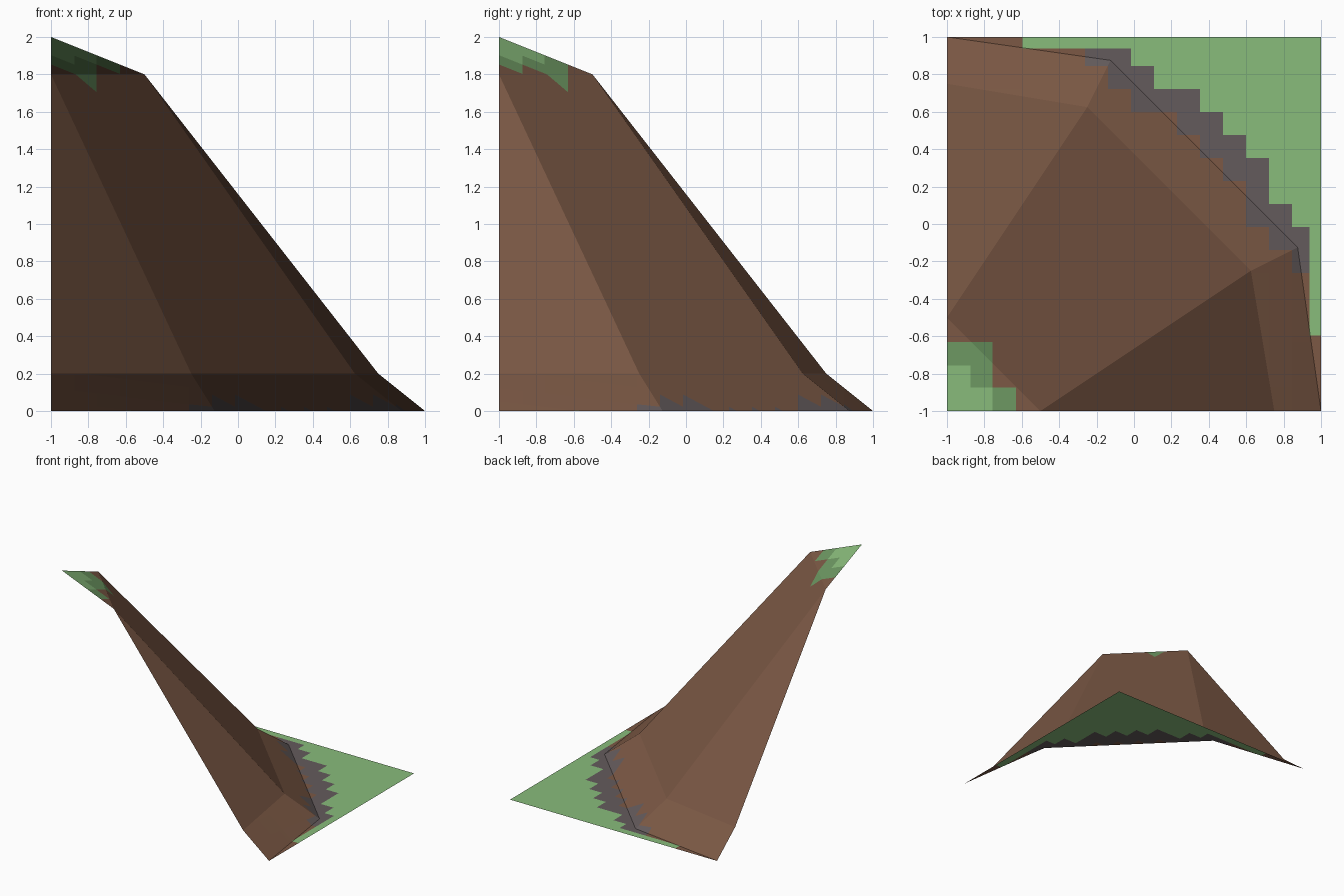
import bpy, bmesh

if "Cube" in bpy.data.objects:
    bpy.data.objects.remove(bpy.data.objects["Cube"])

def material(name, rgb):
    m = bpy.data.materials.new(name)
    lin = [((c / 255 + 0.055) / 1.055) ** 2.4 for c in rgb]
    m.diffuse_color = (*lin, 1)
    m.use_nodes = True
    m.node_tree.nodes["Principled BSDF"].inputs["Base Color"].default_value = m.diffuse_color
    return m

BROWN, GREY, LIGHT, DARK = range(4)
MATS = [material("earth_brown", (124, 89, 69)), material("stone_grey", (100, 91, 92)),
        material("grass_green", (137, 188, 123)), material("shaded_grass_green", (110, 153, 99))]

# Staircase grid: painted borders follow these x and y lines, seen from above
GRID = {k: -0.015 + 0.123 * k for k in range(-2, 8)}
GRID[8] = 0.937
TIP = (-0.875, -0.757, -0.632)
EDGE = -0.595
LINES = list(GRID.values()) + list(TIP) + [EDGE]
# For each column: first grass row, and first stone row
GRASS = {-2: 8, -1: 8, 0: 7, 1: 6, 2: 6, 3: 5, 4: 4, 5: 3, 6: 1, 7: 0}
STONE = {-2: 7, -1: 6, 0: 5, 1: 5, 2: 4, 3: 3, 4: 2, 5: 0, 6: -1, 7: -2}

def cell(v):
    return max([k for k in GRID if GRID[k] <= v], default=-3)

def colour(x, y):
    # grass on the upper tip
    if max(x, y) < TIP[2]:
        a, b = (sum(v > t for t in TIP) for v in (x, y))
        if a + b <= 1:
            return LIGHT
        return DARK if (a, b) in ((1, 1), (0, 2), (1, 2), (2, 0)) else BROWN
    # grass and stone border at the foot
    i, j = cell(x), cell(y)
    if i == 8:
        return LIGHT if y > EDGE else BROWN
    if i == -3:
        return LIGHT if j == 8 and x > EDGE else BROWN
    if j >= GRASS[i]:
        return LIGHT
    return GREY if j >= STONE[i] else BROWN

def sheet(name, points, faces):
    bm = bmesh.new()
    vs = [bm.verts.new(p) for p in points]
    for f in faces:
        bm.faces.new([vs[i] for i in f])
    bm.normal_update()
    for f in bm.faces:
        if f.normal.z < 0:
            f.normal_flip()
    for c in LINES:
        for n in ((1, 0, 0), (0, 1, 0)):
            bmesh.ops.bisect_plane(bm, geom=bm.verts[:] + bm.edges[:] + bm.faces[:],
                                   dist=1e-5, plane_co=[c * k for k in n], plane_no=n)
    for f in bm.faces:
        p = f.calc_center_median()
        f.material_index = colour(p.x, p.y)
    me = bpy.data.meshes.new(name)
    bm.to_mesh(me)
    bm.free()
    for m in MATS:
        me.materials.append(m)
    ob = bpy.data.objects.new(name, me)
    bpy.context.collection.objects.link(ob)
    return ob

def mirrored(points):
    # complete a row across the diagonal x = y
    return points + [(y, x, z) for x, y, z in reversed(points)]

# Cliff: tip, upper rim, lower ledge, foot
rim = mirrored([(-1, -0.5, 1.8)])
ledge = mirrored([(-1, 0.75, 0.2), (-0.25, 0.625, 0.2)])
foot = mirrored([(-1, 1, 0), (-0.125, 0.875, 0)])
cliff_faces = [(0, 1, 2), (1, 2, 5, 4), (1, 3, 4), (2, 5, 6)]
cliff_faces += [(i, i + 1, i + 5, i + 4) for i in (3, 4, 5)]
sheet("cliff_face", [(-1, -1, 2)] + rim + ledge + foot, cliff_faces)

# Ground: flat corner fanned out from the foot of the cliff
sheet("grass_ground", [(1, 1, 0)] + foot, [(0, i, i + 1) for i in (1, 2, 3)])
